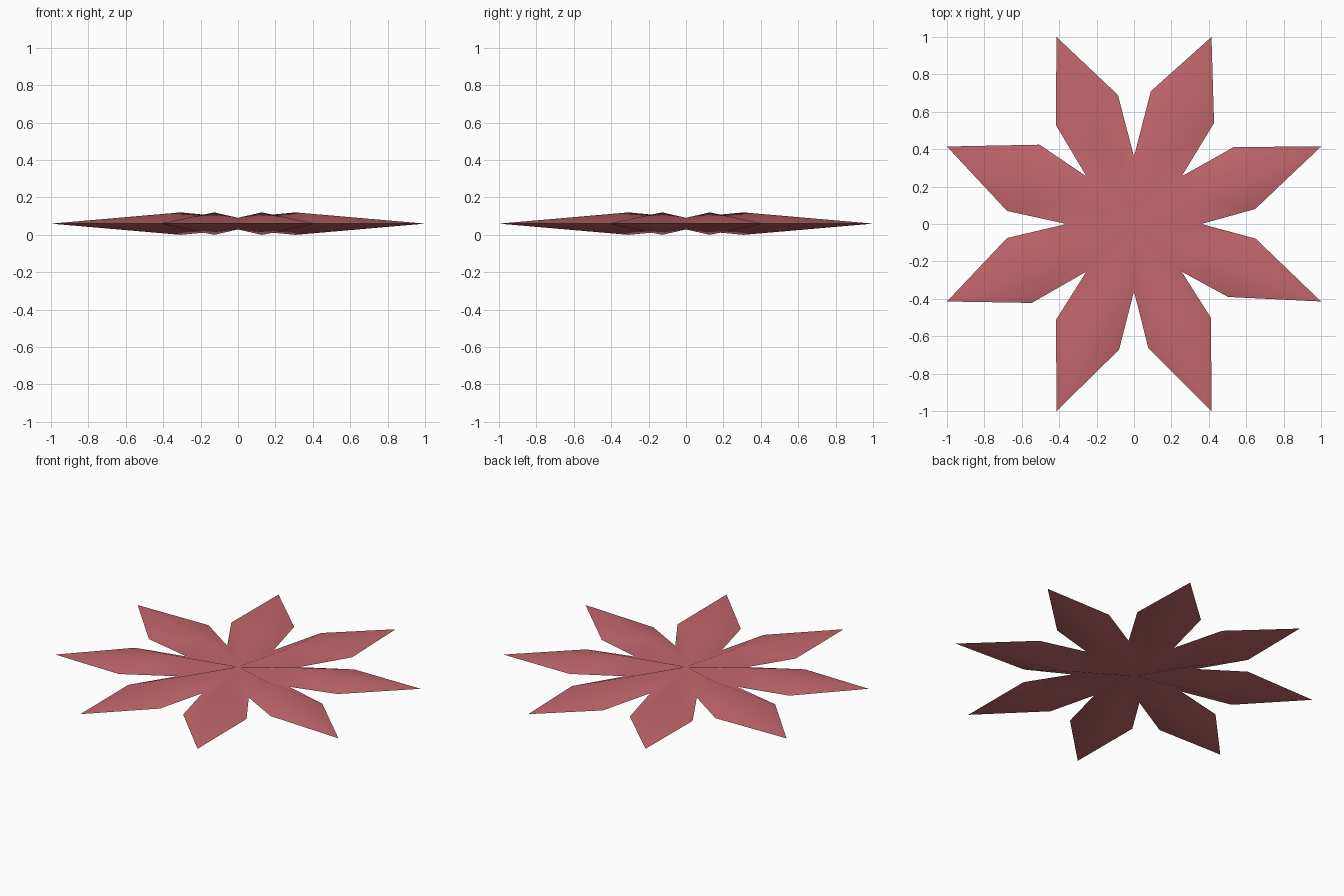
import bpy, bmesh, math

if "Cube" in bpy.data.objects:
    bpy.data.objects.remove(bpy.data.objects["Cube"])

MID, CENTRE_RISE, RIDGE_RISE = 0.06, 0.031, 0.06
VALLEY_R, RIDGE_R, TIP_R = 0.36, 0.332, 1.0824

# Shoulder corners (right, left) of each petal, counter-clockwise from +x
SHOULDERS = [
    ((0.648, 0.080), (0.535, 0.412)), ((0.428, 0.540), (0.090, 0.710)),
    ((-0.086, 0.690), (-0.418, 0.530)), ((-0.505, 0.424), (-0.679, 0.070)),
    ((-0.679, -0.075), (-0.547, -0.422)), ((-0.417, -0.512), (-0.080, -0.672)),
    ((0.076, -0.662), (0.412, -0.503)), ((0.503, -0.390), (0.650, -0.078)),
]

bm = bmesh.new()


def polar(r, deg, z):
    a = math.radians(deg)
    return bm.verts.new((r * math.cos(a), r * math.sin(a), z))


# Shared rim (mid height) and the two raised centres
valleys = [polar(VALLEY_R, 45 * k, MID) for k in range(8)]
tips = [polar(TIP_R, 45 * k + 22.5, MID) for k in range(8)]
rims = [[bm.verts.new((x, y, MID)) for x, y in pair] for pair in SHOULDERS]

# Upper and lower skins: each petal is a fan around its ridge point
for side in (1, -1):
    centre = bm.verts.new((0, 0, MID + side * CENTRE_RISE))
    for k in range(8):
        ridge = polar(RIDGE_R, 45 * k + 22.5, MID + side * RIDGE_RISE)
        loop = [centre, valleys[k], rims[k][0], tips[k], rims[k][1], valleys[(k + 1) % 8]]
        for a, b in zip(loop, loop[1:] + loop[:1]):
            bm.faces.new((ridge, a, b) if side > 0 else (ridge, b, a))

mesh = bpy.data.meshes.new("petal_star")
bm.to_mesh(mesh)
bm.free()

# Single flat colour
rose = bpy.data.materials.new("dusty rose")
rose.diffuse_color = (0.55, 0.135, 0.15, 1)
rose.use_nodes = True
rose.node_tree.nodes["Principled BSDF"].inputs["Base Color"].default_value = rose.diffuse_color
mesh.materials.append(rose)

star = bpy.data.objects.new("petal_star", mesh)
bpy.context.collection.objects.link(star)
bpy.context.view_layer.objects.active = star
star.select_set(True)
# Soft ridges, sharp outer rim
bpy.ops.object.shade_smooth_by_angle(angle=math.radians(65))
